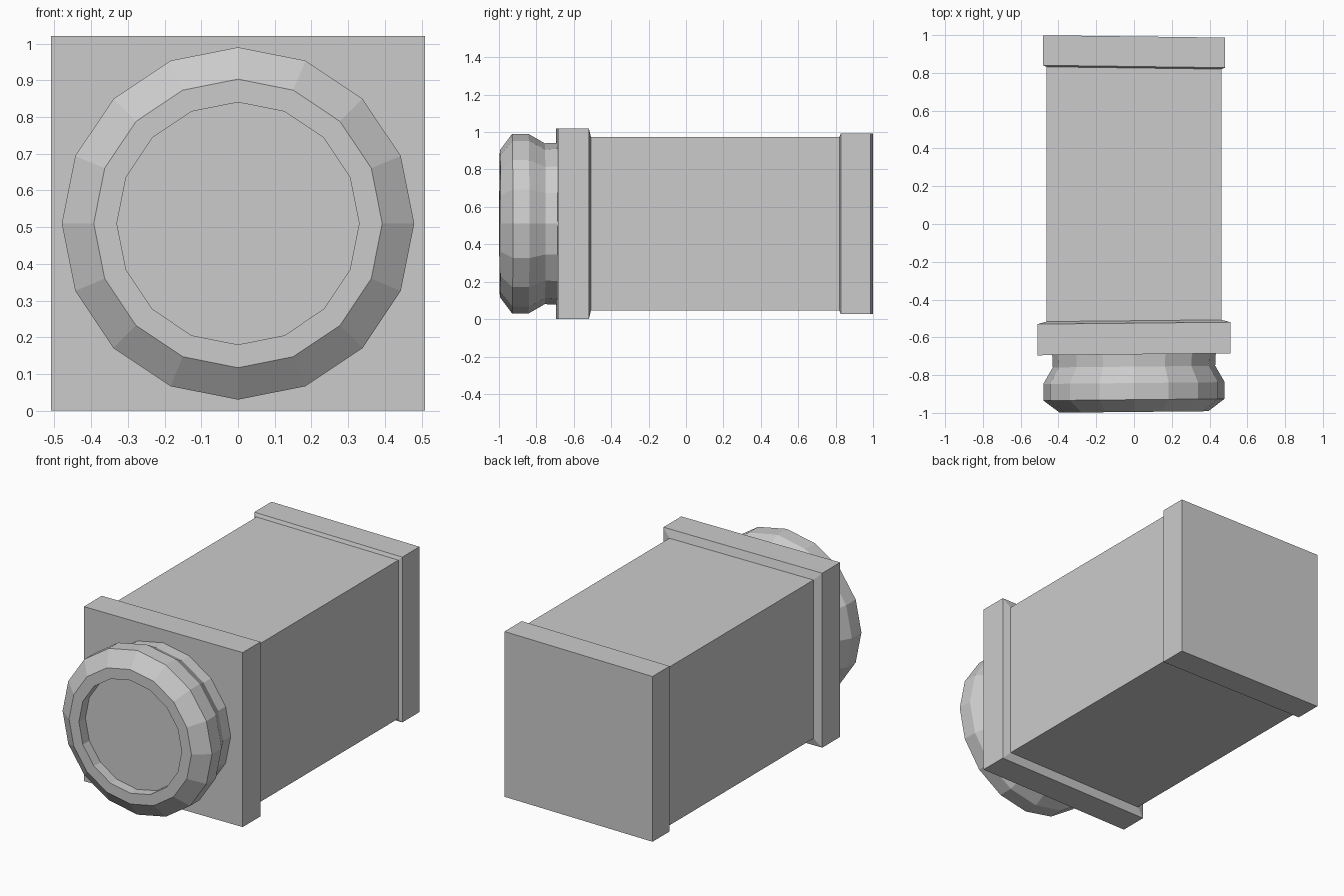
import bpy
import math

if "Cube" in bpy.data.objects:
    bpy.data.objects.remove(bpy.data.objects["Cube"])

CENTRE_Z = 0.51


def loft(name, profile, sides, turn=0.0, start=False, end=False):
    """Sweep a regular polygon along y; profile = (y, radius, skew of y per x)."""
    n = len(profile)
    verts, faces = [], []
    for y, r, skew in profile:
        for i in range(sides):
            a = turn + 2 * math.pi * i / sides
            x = r * math.sin(a)
            verts.append((x, y + skew * x, CENTRE_Z + r * math.cos(a)))
    for k in range(n - 1):
        for i in range(sides):
            j = (i + 1) % sides
            faces.append((k * sides + i, k * sides + j,
                          (k + 1) * sides + j, (k + 1) * sides + i))
    if start:
        faces.append(tuple(reversed(range(sides))))
    if end:
        faces.append(tuple(range((n - 1) * sides, n * sides)))
    mesh = bpy.data.meshes.new(name)
    mesh.from_pydata(verts, [], faces)
    mesh.update()
    obj = bpy.data.objects.new(name, mesh)
    bpy.context.collection.objects.link(obj)
    return obj


def square_loft(name, profile, **caps):
    """Loft of square sections given by half width."""
    scaled = [(y, h * math.sqrt(2), s) for y, h, s in profile]
    return loft(name, scaled, 4, math.pi / 4, **caps)


F, B = 0.01, -0.013  # slight skew of the front and rear ends

# Front plate with a sloped rear shoulder
square_loft("front_plate", [(-0.69, 0.51, F), (-0.525, 0.51, F),
                            (-0.512, 0.463, F)], start=True)

# Square main body
square_loft("main_body", [(-0.512, 0.463, F), (0.826, 0.463, B)])

# Rear cap with a sloped front shoulder
square_loft("rear_cap", [(0.826, 0.463, B), (0.834, 0.483, B),
                         (0.993, 0.483, B)], end=True)

# Round front ring: recessed disc, flat rim, bulge and neck
loft("front_ring", [(-0.935, 0.33, F), (-0.995, 0.33, F), (-0.995, 0.393, F),
                    (-0.93, 0.48, F), (-0.842, 0.48, F), (-0.755, 0.43, F),
                    (-0.69, 0.433, F)], 16, start=True)
